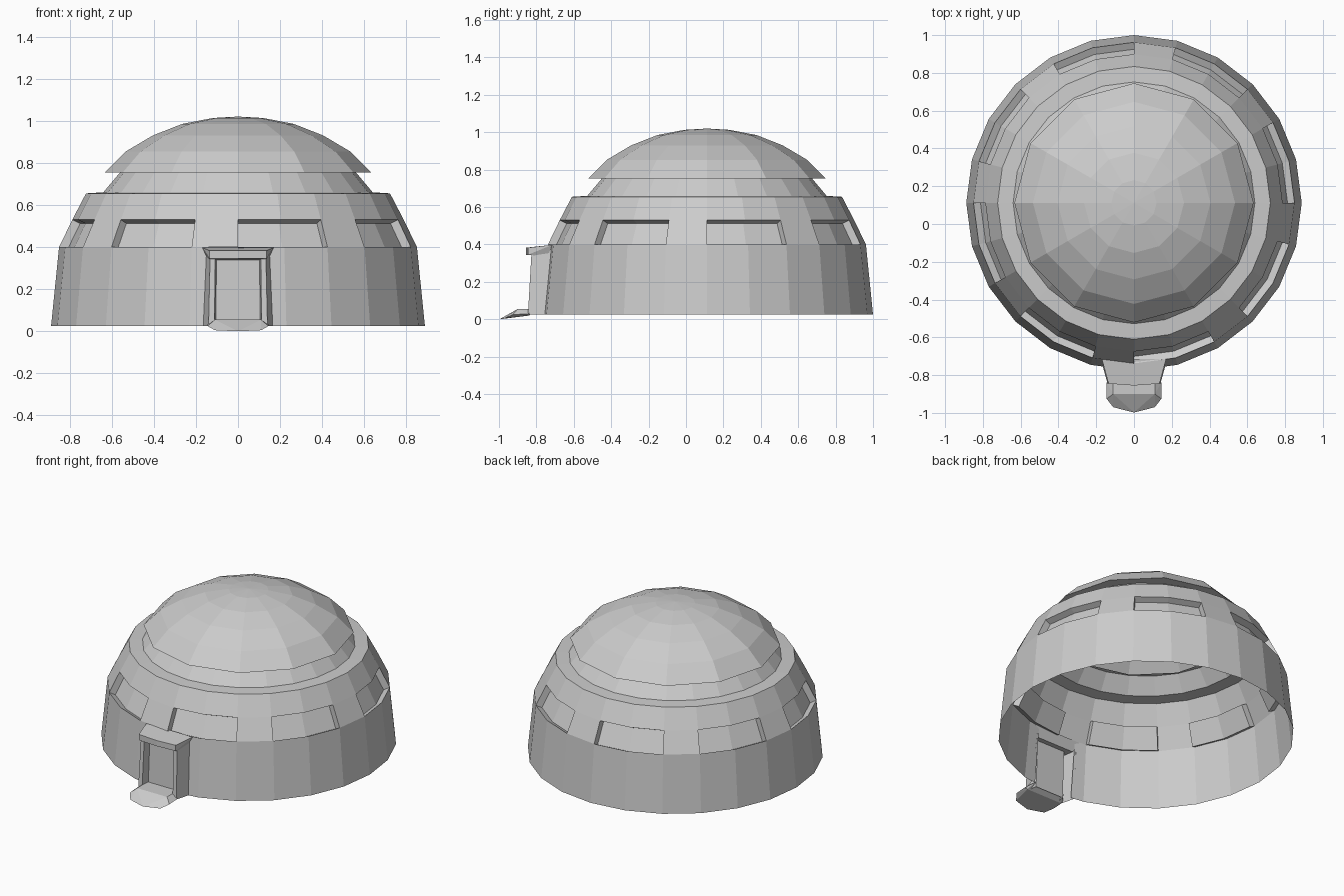
import bpy
import bmesh
from math import sin, cos, pi
from mathutils import Vector

cube = bpy.data.objects.get("Cube")
if cube:
    bpy.data.objects.remove(cube, do_unlink=True)

CY = 0.112  # dome axis

grey = bpy.data.materials.new("plain grey")
grey.use_nodes = True
grey.diffuse_color = (0.6, 0.6, 0.6, 1)
grey.node_tree.nodes["Principled BSDF"].inputs["Base Color"].default_value = (0.6, 0.6, 0.6, 1)


def quad(bm, pts):
    return bm.faces.new([bm.verts.new(p) for p in pts])


def finish(name, bm, weld=True):
    if weld:
        bmesh.ops.remove_doubles(bm, verts=bm.verts, dist=0.0005)
    bmesh.ops.recalc_face_normals(bm, faces=bm.faces)
    mesh = bpy.data.meshes.new(name)
    bm.to_mesh(mesh)
    bm.free()
    mesh.materials.append(grey)
    obj = bpy.data.objects.new(name, mesh)
    bpy.context.collection.objects.link(obj)
    return obj


def ring_point(rz, step, count):
    a = 2 * pi * step / count
    return Vector((rz[0] * sin(a), CY + rz[0] * cos(a), rz[1]))


def strip(bm, profile, step, count):
    for a, b in zip(profile, profile[1:]):
        quad(bm, [ring_point(a, step, count), ring_point(a, step + 1, count),
                  ring_point(b, step + 1, count), ring_point(b, step, count)])


# Lower shell, with recessed windows on two of every three segments
SEGS = 24
foot, sill, head = (0.888, 0.025), (0.85, 0.40), (0.787, 0.53)
rim, neck = (0.722, 0.655), (0.64, 0.66)
sill_in, head_in = (0.813, 0.382), (0.75, 0.512)
bm = bmesh.new()
for s in range(SEGS):
    window = s % 3 != 0
    band = [sill, sill_in, head_in, head] if window else [sill, head]
    strip(bm, [foot] + band + [rim, neck], s, SEGS)
    if window:
        end = s if s % 3 == 1 else s + 1
        quad(bm, [ring_point(p, end, SEGS) for p in (sill, sill_in, head_in, head)])
bmesh.ops.remove_doubles(bm, verts=bm.verts, dist=0.0005)


# Doorway cut through the wall
def door_wall():
    return [f for f in bm.faces if f.calc_center_median().y < -0.7
            and abs(f.calc_center_median().x) < 0.2 and f.calc_center_median().z < 0.38]


for x in (-0.14, 0.14):
    faces = door_wall()
    geom = set(faces) | {e for f in faces for e in f.edges} | {v for f in faces for v in f.verts}
    bmesh.ops.bisect_plane(bm, geom=list(geom), plane_co=(x, 0, 0), plane_no=(1, 0, 0))
bmesh.ops.delete(bm, geom=[f for f in door_wall() if abs(f.calc_center_median().x) < 0.14],
                 context='FACES')
finish("lower_shell", bm)

# Upper dome: sloping neck, overhanging eave and faceted cap
bm = bmesh.new()
for s in range(SEGS):
    strip(bm, [neck, (0.56, 0.755)], s, SEGS)
finish("dome_neck", bm)

bm = bmesh.new()
cap = [(0.55, 0.754), (0.633, 0.754), (0.625, 0.762), (0.535, 0.853), (0.405, 0.93),
       (0.265, 0.985), (0.12, 1.013)]
for s in range(12):
    strip(bm, cap, s, 12)
    bm.faces.new([bm.verts.new(ring_point(p, t, 12))
                  for p, t in ((cap[-1], s), (cap[-1], s + 1), ((0, 1.02), s))])
finish("dome_cap", bm)

# Door surround: posts and recessed panel, leaning back with the wall
low = [(0.165, -0.755), (0.14, -0.845), (0.112, -0.845), (0.105, -0.79)]
high = [(0.15, -0.72), (0.132, -0.825), (0.108, -0.825), (0.102, -0.775)]
bm = bmesh.new()
for side in (-1, 1):
    a = [(side * x, y, 0.025) for x, y in low]
    b = [(side * x, y, 0.375) for x, y in high]
    for i in range(3):
        quad(bm, [a[i], a[i + 1], b[i + 1], b[i]])
quad(bm, [(-0.105, -0.79, 0.025), (0.105, -0.79, 0.025),
          (0.102, -0.775, 0.375), (-0.102, -0.775, 0.375)])
finish("door_surround", bm)


# Solid made as the hull of mirrored points
def mirrored_hull(name, points):
    bm = bmesh.new()
    for x, y, z in points:
        for side in {x, -x}:
            bm.verts.new((side, y, z))
    bmesh.ops.convex_hull(bm, input=bm.verts)
    bmesh.ops.dissolve_limit(bm, angle_limit=0.02, verts=bm.verts, edges=bm.edges)
    return finish(name, bm)


# Hood over the door
mirrored_hull("door_hood", [(0.17, -0.715, 0.398), (0.135, -0.845, 0.383), (0, -0.855, 0.383),
                            (0.135, -0.845, 0.345), (0, -0.855, 0.345), (0.14, -0.74, 0.335)])

# Sloping entrance step with clipped corners
mirrored_hull("entrance_step", [(0.11, -0.79, 0.055), (0.11, -0.9, 0.055), (0.145, -0.84, 0.03),
                                (0.145, -0.925, 0.025), (0.11, -0.97, 0.005), (0, -0.998, 0),
                                (0.13, -0.84, 0.02)])
